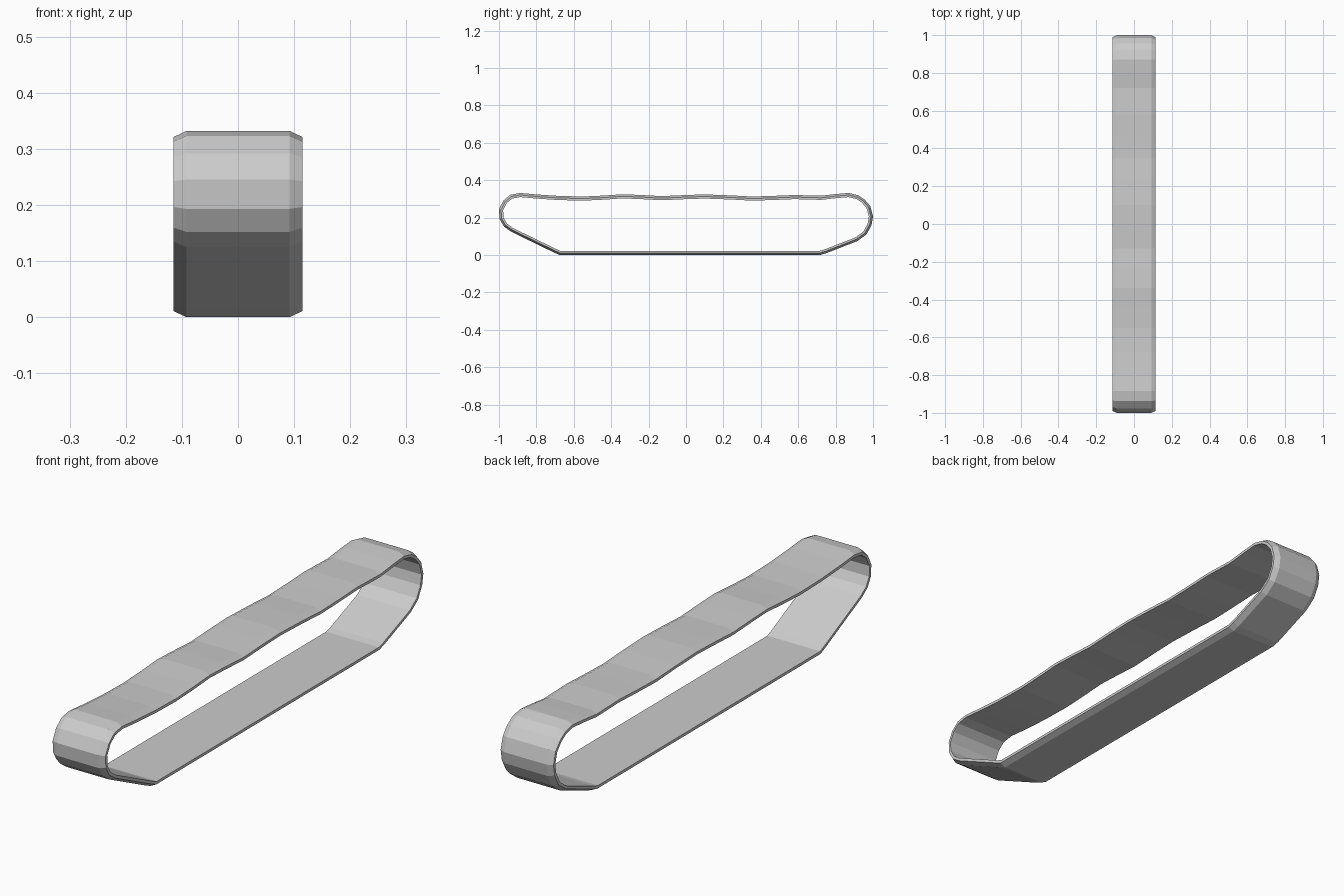
import bpy, bmesh
from mathutils import Vector

if "Cube" in bpy.data.objects:
    bpy.data.objects.remove(bpy.data.objects["Cube"])

# outer side profile (y, z): bottom run, rear curve, sagging top run, front curve
profile = [
    (-0.675, 0.0), (0.715, 0.0), (0.745, 0.008), (0.915, 0.074), (0.965, 0.110),
    (0.992, 0.160), (1.0, 0.208), (0.985, 0.262), (0.955, 0.297), (0.92, 0.320), (0.87, 0.332),
    (0.80, 0.326), (0.72, 0.317), (0.58, 0.321), (0.46, 0.316), (0.35, 0.313), (0.24, 0.319),
    (0.10, 0.324), (0.0, 0.321), (-0.13, 0.315), (-0.24, 0.321), (-0.34, 0.325),
    (-0.44, 0.318), (-0.55, 0.313), (-0.68, 0.316), (-0.80, 0.324), (-0.885, 0.332),
    (-0.938, 0.323), (-0.976, 0.292), (-1.0, 0.245), (-0.997, 0.193), (-0.973, 0.152),
    (-0.935, 0.125), (-0.705, 0.013),
]
# band cross-section (x, depth inward) with chamfered outer edges
section = [(-0.092, 0), (0.092, 0), (0.115, 0.011), (0.115, 0.022),
           (-0.115, 0.022), (-0.115, 0.011)]


def inward(i):
    """Mitred inward direction at a profile point."""
    p = [Vector(profile[(i + k) % len(profile)]) for k in (-1, 0, 1)]
    n = [Vector((-(b - a).y, (b - a).x)).normalized() for a, b in zip(p, p[1:])]
    m = (n[0] + n[1]).normalized()
    return m / m.dot(n[0])


# sweep the section around the closed loop
bm = bmesh.new()
rings = []
for i, (y, z) in enumerate(profile):
    d = inward(i)
    rings.append([bm.verts.new((x, y + d.x * t, z + d.y * t)) for x, t in section])
for a, b in zip(rings, rings[1:] + rings[:1]):
    for j in range(len(section)):
        k = (j + 1) % len(section)
        bm.faces.new((a[j], a[k], b[k], b[j]))
bmesh.ops.recalc_face_normals(bm, faces=bm.faces)

mesh = bpy.data.meshes.new("track_band")
bm.to_mesh(mesh)
bm.free()
bpy.context.collection.objects.link(bpy.data.objects.new("track_band", mesh))
